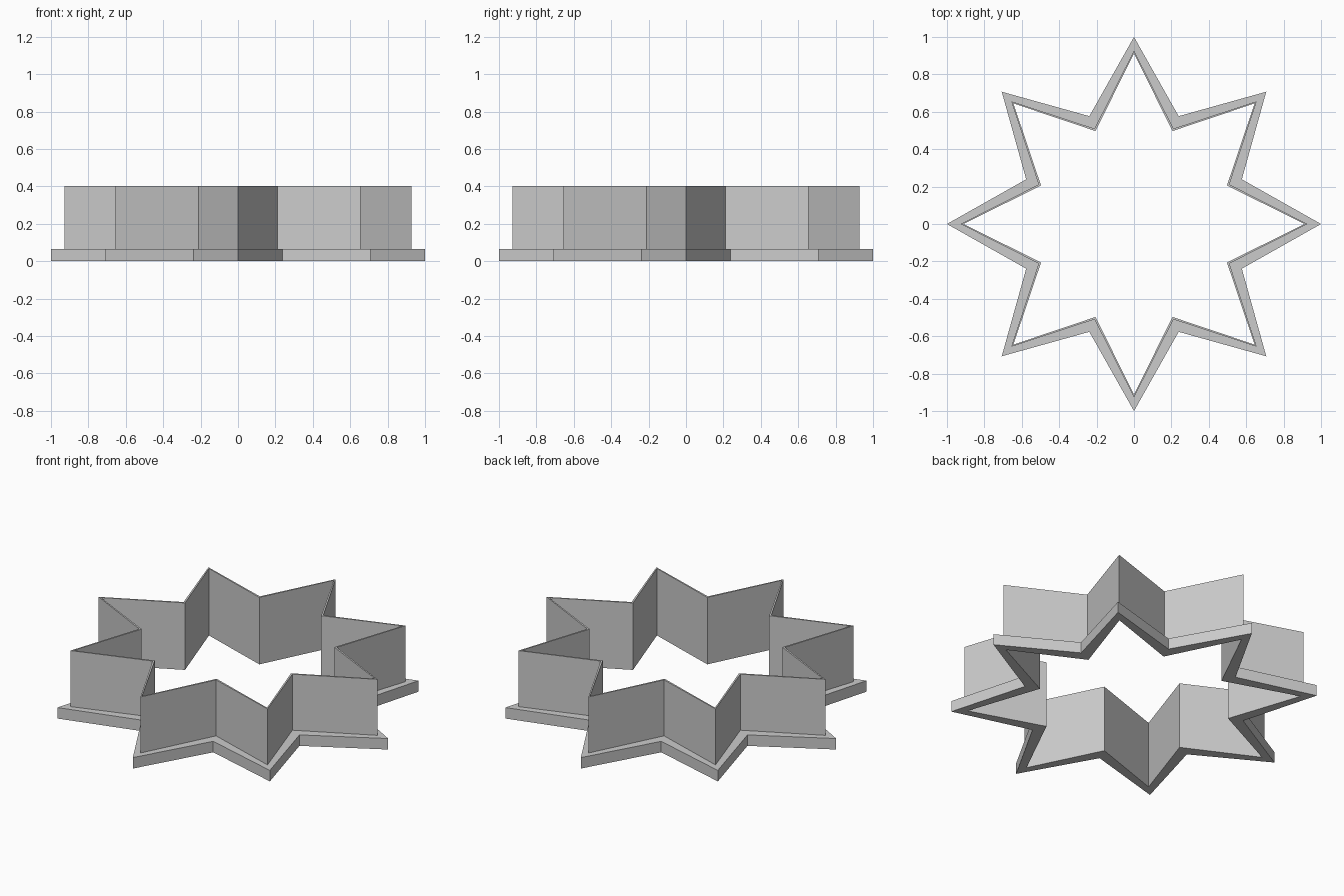
import bpy, bmesh
from math import sin, cos, pi

cube = bpy.data.objects.get("Cube")
if cube:
    bpy.data.objects.remove(cube, do_unlink=True)

POINTS = 8

# Plain grey material
grey = bpy.data.materials.new("plain grey")
grey.use_nodes = True
colour = (0.6, 0.6, 0.6, 1)
grey.diffuse_color = colour
grey.node_tree.nodes["Principled BSDF"].inputs["Base Color"].default_value = colour


def star_loop(bm, tip, valley, z):
    """Ring of vertices alternating between tip and valley radius."""
    loop = []
    for i in range(POINTS * 2):
        r = valley if i % 2 else tip
        a = pi * i / POINTS
        loop.append(bm.verts.new((r * cos(a), r * sin(a), z)))
    return loop


def star_ring(name, section):
    """Sweep a closed cross-section of (tip, valley, height) around the star."""
    bm = bmesh.new()
    loops = [star_loop(bm, *p) for p in section]
    n = POINTS * 2
    for k, lower in enumerate(loops):
        upper = loops[(k + 1) % len(loops)]
        for i in range(n):
            j = (i + 1) % n
            bm.faces.new((lower[i], lower[j], upper[j], upper[i]))
    bmesh.ops.recalc_face_normals(bm, faces=bm.faces)
    mesh = bpy.data.meshes.new(name)
    bm.to_mesh(mesh)
    bm.free()
    mesh.materials.append(grey)
    obj = bpy.data.objects.new(name, mesh)
    bpy.context.collection.objects.link(obj)
    return obj


# Star outlines as (tip radius, valley radius)
rim, wall, inside = (1.0, 0.624), (0.928, 0.552), (0.912, 0.538)
rim_top, wall_top = 0.066, 0.403

# Thin cutting wall standing on a wider grip rim, in one piece
star_ring("star_cutter", [
    (*rim, 0), (*rim, rim_top),
    (*wall, rim_top), (*wall, wall_top),
    (*inside, wall_top), (*inside, 0),
])
